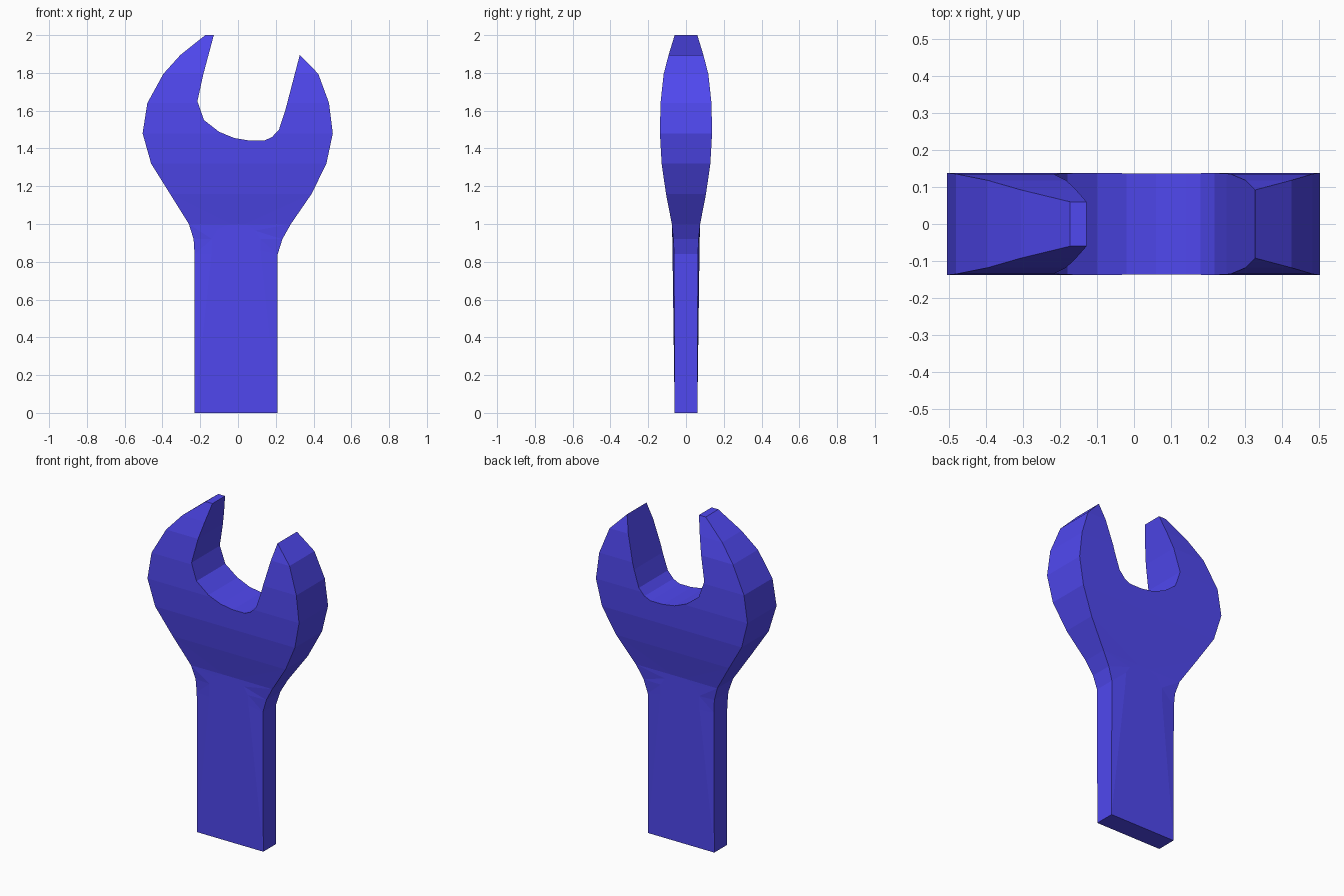
import bpy, bmesh
from mathutils import Vector
from mathutils.geometry import delaunay_2d_cdt

if "Cube" in bpy.data.objects:
    bpy.data.objects.remove(bpy.data.objects["Cube"])

# Outer silhouette: (z, left x, right x), bottom to right jaw tip height
sides = [(0, -.23, .21), (.84, -.23, .21), (.92, -.235, .235), (1.0, -.26, .28),
         (1.16, -.36, .39), (1.32, -.46, .468), (1.48, -.505, .502),
         (1.64, -.48, .482), (1.795, -.395, .425), (1.895, -.305, .327)]
# Long jaw tip and mouth, left to right
mouth = [(-.173, 2), (-.128, 2), (-.183, 1.795), (-.215, 1.65), (-.18, 1.55),
         (-.10, 1.488), (-.02, 1.455), (.06, 1.442), (.14, 1.442),
         (.18, 1.46), (.217, 1.5), (.25, 1.6)]
# Rounded top of the flat handle face
arch = [(-.14, .84), (-.138, .92), (-.105, .975), (-.04, 1.0),
        (.04, 1.0), (.09, .965), (.118, .92), (.12, .86)]
# Half thickness by height
depth = [(0, .06), (.84, .063), (.92, .067), (1.0, .075), (1.16, .106),
         (1.32, .129), (1.48, .138), (1.64, .135), (1.795, .118),
         (1.895, .092), (2.0, .06)]


def half_depth(z):
    for (z0, d0), (z1, d1) in zip(depth, depth[1:]):
        if z <= z1:
            return d0 + (d1 - d0) * (z - z0) / (z1 - z0)
    return depth[-1][1]


# Flat layout: outline, horizontal crease lines and handle arch
left = [(l, z) for z, l, r in sides]
right = [(r, z) for z, l, r in sides]
outline = (left + mouth + right[::-1])[::-1]
points = outline + arch
n = len(outline)
ix = {p: i for i, p in enumerate(outline)}
edges = [(ix[left[k]], ix[right[k]]) for k in range(4, len(sides))]
edges += [(n + i, n + i + 1) for i in range(len(arch) - 1)]
edges += [(ix[left[1]], n), (ix[left[2]], n + 1), (ix[left[3]], n + 3),
          (ix[right[3]], n + 4), (ix[right[2]], n + 6), (ix[right[1]], n + 7)]
res = delaunay_2d_cdt([Vector(p) for p in points], edges, [list(range(n))], 0, 1e-5)
co, tris, origin = res[0], res[2], res[5]

# Front and back faces, thickened by height, joined by side walls
bm = bmesh.new()
front, back = [], []
for x, z in co:
    on_arch = any(abs(x - a) + abs(z - b) < 1e-4 for a, b in arch)
    h = .06 + .0135 * z if on_arch else half_depth(z)
    front.append(bm.verts.new((x, -h, z)))
    back.append(bm.verts.new((x, h, z)))
twin = dict(zip(front, back))
for tri, src in zip(tris, origin):
    if src:
        bm.faces.new([front[i] for i in tri])
rim = [e for e in bm.edges if e.is_boundary]
for f in list(bm.faces):
    bm.faces.new([twin[v] for v in reversed(f.verts)])
for e in rim:
    a, b = e.verts
    bm.faces.new((b, a, twin[a], twin[b]))
bmesh.ops.delete(bm, geom=[v for v in bm.verts if not v.link_faces], context='VERTS')
bmesh.ops.recalc_face_normals(bm, faces=bm.faces)

mesh = bpy.data.meshes.new("wrench")
bm.to_mesh(mesh)
bm.free()
wrench = bpy.data.objects.new("wrench", mesh)
bpy.context.collection.objects.link(wrench)
blue = bpy.data.materials.new("blue")
blue.diffuse_color = (.08, .065, .87, 1)
blue.use_nodes = True
blue.node_tree.nodes["Principled BSDF"].inputs["Base Color"].default_value = blue.diffuse_color
mesh.materials.append(blue)
